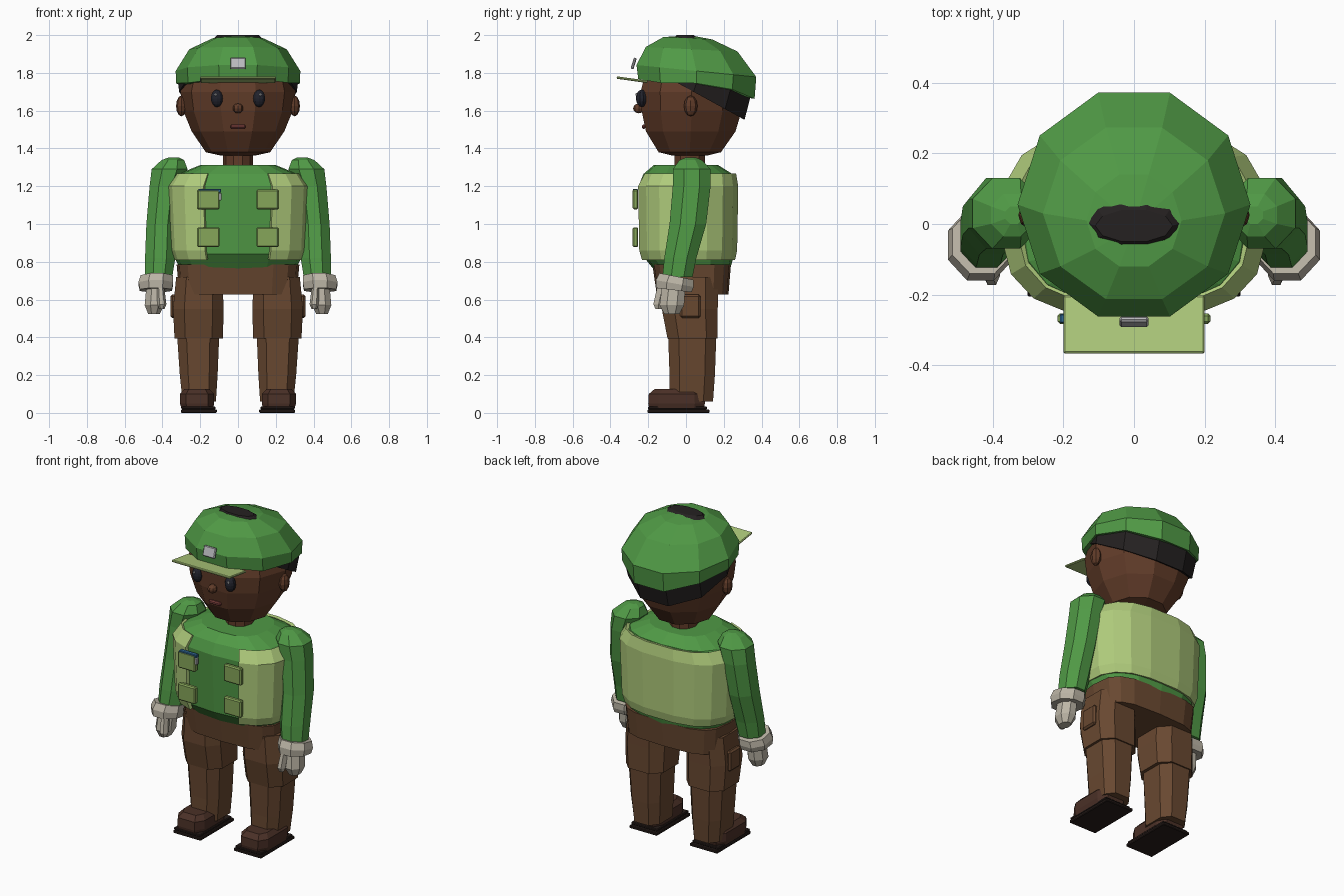
import bpy, bmesh
from math import sin, cos, radians, pi
from mathutils import Matrix


def mat(name, r, g, b):
    m = bpy.data.materials.new(name)
    m.diffuse_color = (r, g, b, 1)
    return m


GREEN = mat("green", .08, .32, .06)
LIGHT = mat("light_green", .43, .6, .2)
OLIVE = mat("olive", .24, .38, .1)
SKIN = mat("skin", .12, .045, .022)
PANTS = mat("pants_brown", .14, .065, .03)
SHOE = mat("shoe_brown", .07, .03, .02)
SOLE = mat("sole_dark", .02, .012, .01)
HAIR = mat("hair_dark", .018, .015, .015)
EYE = mat("eye_dark", .015, .016, .025)
WHITE = mat("white", .8, .8, .8)
LIP = mat("lip", .2, .05, .045)
CREAM = mat("cream", .5, .46, .38)
GREY = mat("grey", .5, .5, .52)
BLUE = mat("blue", .03, .14, .3)


def finish(name, bm, m, mirror):
    me = bpy.data.meshes.new(name)
    bm.to_mesh(me)
    bm.free()
    me.materials.append(m)
    ob = bpy.data.objects.new(name, me)
    bpy.context.collection.objects.link(ob)
    if mirror:
        ob.modifiers.new("mirror", 'MIRROR').use_mirror_merge = False
    return ob


def curve(t, p):
    c, s = cos(t), sin(t)
    f = lambda v: (1 if v >= 0 else -1) * abs(v) ** (2 / p)
    return f(c), f(s)


def loft(name, m, rings, n=8, p=2, phase=0, mirror=False, arc=None):
    """Skin through rings (cx, cy, z, rx, ry[, slope]); arc=(start, end) leaves it open."""
    if arc:
        a0, a1 = map(radians, arc)
        angles = [a0 + (a1 - a0) * i / (n - 1) for i in range(n)]
    else:
        angles = [radians(phase) + 2 * pi * i / n for i in range(n)]
    pts = [curve(a, p) for a in angles]
    mx, my = (1, 1) if arc else (max(q[0] for q in pts), max(q[1] for q in pts))
    bm = bmesh.new()
    rows = []
    for cx, cy, z, rx, ry, *s in rings:
        k = s[0] if s else 0
        rows.append([bm.verts.new((cx + rx * x / mx, cy + ry * y / my, z + k * ry * y / my))
                     for x, y in pts])
    for a, b in zip(rows, rows[1:]):
        for i in range(n - 1 if arc else n):
            j = (i + 1) % n
            bm.faces.new((a[i], a[j], b[j], b[i]))
    if not arc:
        bm.faces.new(rows[0][::-1])
        bm.faces.new(rows[-1])
    return finish(name, bm, m, mirror)


def box(name, m, loc, size, tilt=0, bevel=.006, mirror=False):
    bm = bmesh.new()
    bmesh.ops.create_cube(bm, size=1, matrix=Matrix.Translation(loc)
                          @ Matrix.Rotation(radians(tilt), 4, 'X') @ Matrix.Diagonal((*size, 1)))
    bmesh.ops.bevel(bm, geom=bm.edges[:], offset=bevel, segments=1, affect='EDGES')
    return finish(name, bm, m, mirror)


def ball(name, m, loc, radii, mirror=False, u=8, v=6):
    bm = bmesh.new()
    bmesh.ops.create_uvsphere(bm, u_segments=u, v_segments=v, radius=1,
                              matrix=Matrix.Translation(loc) @ Matrix.Diagonal((*radii, 1)))
    return finish(name, bm, m, mirror)


# Head and face
loft("head", SKIN, [(0, .02, 1.362, .09, .09), (0, .02, 1.38, .17, .165), (0, .025, 1.49, .245, .237),
                    (0, .03, 1.6, .29, .265), (0, .03, 1.7, .305, .27), (0, .03, 1.8, .28, .245),
                    (0, .03, 1.88, .2, .18)], n=10)
loft("neck", SKIN, [(0, .02, 1.28, .08, .08), (0, .02, 1.4, .08, .08)], n=10)
ball("eye", EYE, (.112, -.235, 1.665), (.033, .03, .046), True, 10, 8)
ball("eye_highlight", WHITE, (.118, -.262, 1.685), (.007, .006, .008), True, 6, 4)
ball("nose", SKIN, (0, -.25, 1.612), (.028, .03, .026))
ball("ear", SKIN, (.3, .025, 1.625), (.028, .036, .055), True)
box("mouth", LIP, (0, -.224, 1.515), (.08, .02, .022), 0, .006)

# Hair shell under the cap, breaking through at the crown
loft("hair", HAIR, [(0, .04, 1.7, .312, .27, -.55), (0, .065, 1.78, .32, .28, -.33),
                    (0, .04, 1.9, .22, .18, -.05), (0, -.005, 2.0, .11, .045)], n=10)

# Cap with uneven hem, brim and badge
cap = loft("cap", GREEN, [(0, .055, 1.715, .328, .308, -.17), (0, .055, 1.81, .33, .317, -.1),
                          (0, .03, 1.925, .258, .243, -.05), (0, .01, 1.983, .135, .13, -.05),
                          (0, 0, 1.994, .05, .05)], n=10)
for i in (0, 1, 4, 5):
    cap.data.vertices[i].co.z += .03
box("cap_brim", LIGHT, (0, -.285, 1.764), (.4, .165, .013), -8, .004)
box("cap_badge", GREY, (0, -.277, 1.85), (.082, .016, .062), -17, .005)

# Shirt body and open vest
loft("shirt_body", GREEN, [(0, .03, .765, .308, .205), (0, .01, .84, .345, .245), (0, .005, 1.2, .36, .257),
                           (0, .01, 1.265, .315, .235), (0, 0, 1.312, .2, .17)], n=16, p=2.7)
vest = loft("vest", LIGHT, [(0, .008, .81, .345, .255), (0, .006, .86, .362, .268), (0, .006, 1.2, .377, .274),
                            (0, .018, 1.268, .332, .25)], n=16, p=2.7, arc=(-68, 248))
solid = vest.modifiers.new("thickness", 'SOLIDIFY')
solid.thickness, solid.offset = .02, -1

# Chest pockets and name strip
for z, label in ((1.13, "upper"), (.93, "lower")):
    box(label + "_chest_pocket", OLIVE, (.157, -.268, z), (.12, .03, .105), 0, .007, True)
box("name_strip", BLUE, (-.15, -.268, 1.176), (.12, .026, .02), 0, .003)
box("strip_clip", GREY, (-.1, -.268, 1.145), (.025, .022, .04), 0, .003)

# Arms, cuffs and gloves
loft("sleeve", GREEN, [(.42, -.045, .72, .072, .08), (.412, -.03, .82, .08, .085), (.405, .01, 1.0, .08, .097),
                       (.385, .03, 1.2, .083, .1), (.362, .03, 1.29, .095, .1), (.345, .025, 1.338, .06, .06),
                       (.34, .025, 1.353, .025, .025)], phase=22.5, mirror=True)
loft("glove_cuff", CREAM, [(.435, -.065, .65, .085, .095, -.12), (.435, -.06, .685, .092, .1, -.18),
                           (.43, -.05, .722, .085, .09, -.2)], phase=22.5, mirror=True)
loft("glove_hand", CREAM, [(.445, -.075, .523, .03, .04), (.442, -.075, .57, .052, .065),
                           (.435, -.065, .67, .05, .062)], phase=22.5, mirror=True)
loft("glove_thumb", CREAM, [(.403, -.145, .55, .014, .016), (.403, -.145, .575, .024, .028),
                            (.41, -.125, .665, .02, .028)], n=6, mirror=True)

# Trousers
loft("hips", PANTS, [(0, .035, .628, .31, .19), (0, .03, .785, .325, .208)], n=16, p=3.5)
loft("upper_leg", PANTS, [(.208, .035, .395, .128, .133), (.21, .02, .55, .134, .148),
                          (.205, .02, .72, .122, .15)], p=3, phase=22.5, mirror=True)
loft("lower_leg", PANTS, [(.205, .028, .06, .088, .115), (.208, .033, .2, .1, .12),
                          (.211, .033, .42, .112, .128)], p=3, phase=22.5, mirror=True)
box("cargo_pocket", PANTS, (.342, .023, .565), (.03, .108, .125), 0, .01, True)

# Shoes
loft("shoe", SHOE, [(.215, -.05, .025, .085, .145), (.217, -.05, .05, .09, .15), (.217, -.05, .1, .09, .147),
                    (.217, -.045, .127, .066, .12)], p=4, phase=22.5, mirror=True)
box("sole", SOLE, (.207, -.04, .009), (.19, .33, .018), 0, .004, True)
box("sole_welt", SOLE, (.21, -.045, .026), (.18, .31, .016), 0, .004, True)
